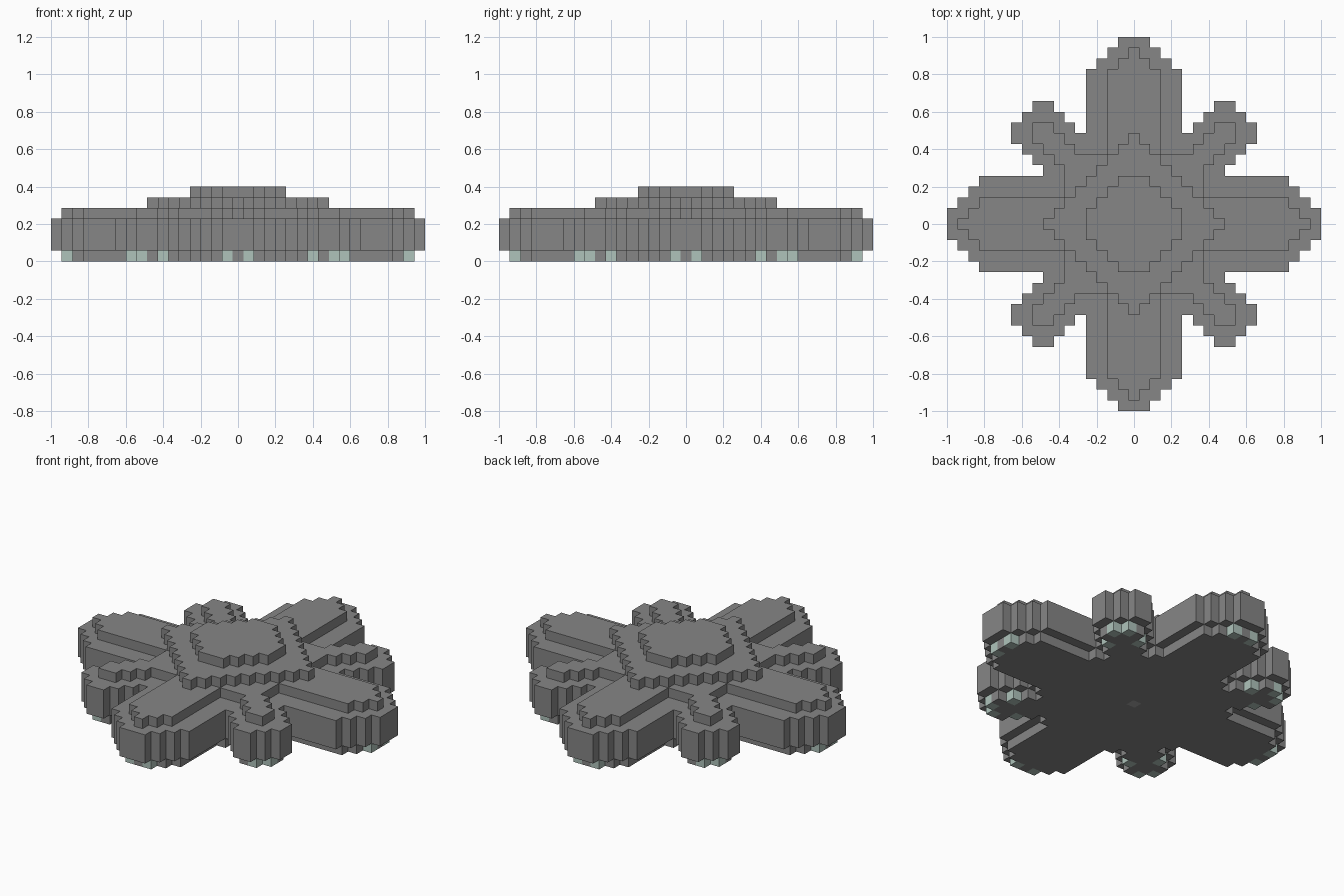
import bpy
import bmesh
from mathutils import Vector

U = 2 / 35      # edge length of one block
R = 17          # blocks from the centre to an arm tip

old = bpy.data.objects.get("Cube")
if old:
    bpy.data.objects.remove(old, do_unlink=True)


def material(name, rgb):
    mat = bpy.data.materials.new(name)
    mat.use_nodes = True
    color = (*rgb, 1)
    mat.diffuse_color = color
    mat.node_tree.nodes["Principled BSDF"].inputs["Base Color"].default_value = color
    return mat


grey = material("stone grey", (0.24, 0.24, 0.24))
teal = material("pale teal", (0.43, 0.55, 0.50))
light = material("light grey", (0.36, 0.36, 0.36))


# Plan shapes, eightfold symmetric: a is the larger offset, b the smaller
def fold(x, y):
    return max(abs(x), abs(y)), min(abs(x), abs(y))


def footprint(x, y):
    a, b = fold(x, y)
    arm = a <= R and b <= min(4, 18 - a)
    knob = a <= 11 and a - b <= 3 and a + b <= 20
    return arm or knob


def sole(x, y):
    return all(footprint(x + i, y + j) for i, j in ((1, 0), (-1, 0), (0, 1), (0, -1)))


def raised(x, y):
    a, b = fold(x, y)
    return b <= min(2, 16 - a) or a <= 6 or (a <= 9 and a - b <= 1)


def diamond(x, y):
    return abs(x) + abs(y) <= 8


def crown(x, y):
    a, b = fold(x, y)
    return a <= 4 and a + b <= 5


def claw(x, y):
    return sole(x, y) and fold(x, y) in ((16, 1), (9, 7), (10, 9))


def navel(x, y):
    return x == 0 and y == 0


def cells(test, levels):
    span = range(-R, R + 1)
    return {(x, y, z) for x in span for y in span if test(x, y) for z in levels}


claws = cells(claw, [0])
mark = cells(navel, [0])
parts = {
    "sole": (cells(sole, [0]) - claws - mark, grey),
    "claws": (claws, teal),
    "underside_mark": (mark, light),
    "body_with_arms": (cells(footprint, range(1, 4)), grey),
    "raised_back": (cells(raised, [4]), grey),
    "diamond_step": (cells(diamond, [5]), grey),
    "crown_step": (cells(crown, [6]), grey),
}
solid = set().union(*(blocks for blocks, mat in parts.values()))


def build(name, blocks, mat):
    """Skin the blocks, leaving out faces buried against other blocks."""
    bm = bmesh.new()
    for block in sorted(blocks):
        centre = Vector(block) + Vector((0, 0, 0.5))
        for axis in range(3):
            for sign in (1, -1):
                n = Vector((0, 0, 0))
                n[axis] = sign
                if tuple(int(c) for c in Vector(block) + n) in solid:
                    continue
                s = Vector((0, 0, 0))
                s[(axis + 1) % 3] = 0.5
                t = n.cross(s)
                corner = centre + n / 2
                bm.faces.new([bm.verts.new((corner + p) * U)
                              for p in (-s - t, s - t, s + t, t - s)])
    bmesh.ops.remove_doubles(bm, verts=bm.verts, dist=U / 100)
    # Merge coplanar block faces into clean panels
    bmesh.ops.dissolve_limit(bm, angle_limit=0.01, verts=bm.verts, edges=bm.edges)
    mesh = bpy.data.meshes.new(name)
    bm.to_mesh(mesh)
    bm.free()
    mesh.materials.append(mat)
    obj = bpy.data.objects.new(name, mesh)
    bpy.context.collection.objects.link(obj)


for part, (blocks, mat) in parts.items():
    build(part, blocks, mat)
